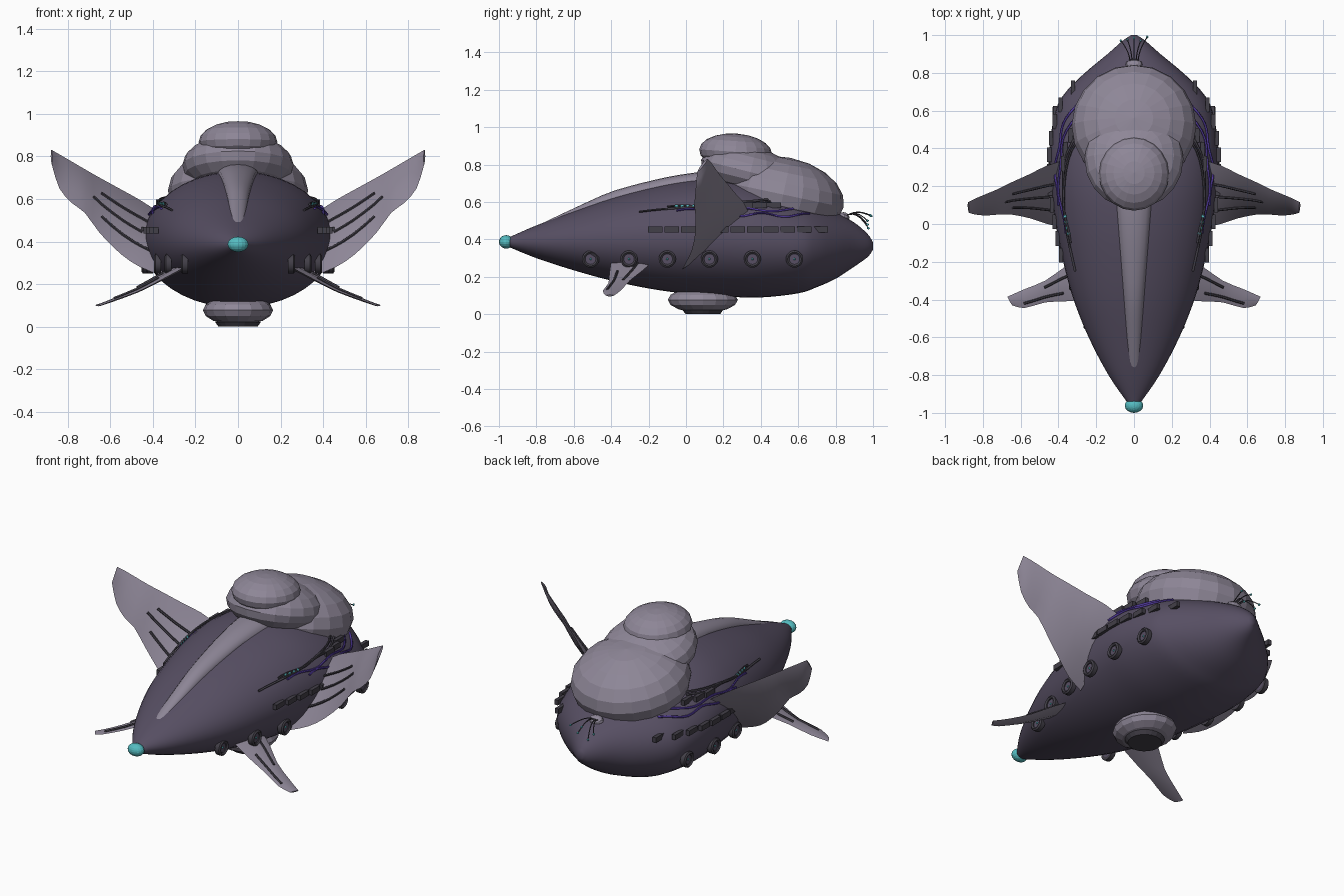
import bpy, bmesh, math
from mathutils import Vector, Matrix

if "Cube" in bpy.data.objects:
    bpy.data.objects.remove(bpy.data.objects["Cube"])


def material(name, rgb):
    m = bpy.data.materials.new(name)
    m.diffuse_color = (*rgb, 1)
    m.use_nodes = True
    m.node_tree.nodes["Principled BSDF"].inputs["Base Color"].default_value = m.diffuse_color
    return m


HULL = material("dark_violet_hull", (0.095, 0.078, 0.125))
PALE = material("pale_mauve_shell", (0.27, 0.24, 0.31))
DARK = material("charcoal_trim", (0.055, 0.05, 0.065))
CYAN = material("cyan_glow", (0.09, 0.50, 0.53))
VIOLET = material("violet_cable", (0.09, 0.045, 0.36))


def finish(name, bm, mat, smooth=None, mirror=False):
    bmesh.ops.recalc_face_normals(bm, faces=bm.faces)
    me = bpy.data.meshes.new(name)
    bm.to_mesh(me)
    bm.free()
    me.materials.append(mat)
    ob = bpy.data.objects.new(name, me)
    bpy.context.collection.objects.link(ob)
    if smooth:
        bpy.ops.object.select_all(action='DESELECT')
        ob.select_set(True)
        bpy.context.view_layer.objects.active = ob
        bpy.ops.object.shade_smooth_by_angle(angle=math.radians(smooth))
    if mirror:
        ob.modifiers.new("mirror", 'MIRROR').use_mirror_merge = False
    return ob


def loft(bm, rings):
    rows = [[bm.verts.new(p) for p in r] for r in rings]
    n = len(rows[0])
    for a, b in zip(rows, rows[1:]):
        for i in range(n):
            j = (i + 1) % n
            bm.faces.new((a[i], a[j], b[j], b[i]))
    bm.faces.new(rows[0][::-1])
    bm.faces.new(rows[-1])


def spline(rows, steps):
    """Smooth interpolation through rows of numbers."""
    v = [Vector(r) for r in rows]
    v = [2 * v[0] - v[1]] + v + [2 * v[-1] - v[-2]]
    out = []
    for a, b, c, d in zip(v, v[1:], v[2:], v[3:]):
        for k in range(steps):
            t = k / steps
            out.append(0.5 * (2 * b + (c - a) * t + (2 * a - 5 * b + 4 * c - d) * t * t
                              + (3 * b - a - 3 * c + d) * t ** 3))
    return out + [v[-2]]


def tube(bm, pts, r, sides=6):
    pts = [Vector(p) for p in pts]
    rings = []
    for i, p in enumerate(pts):
        d = (pts[min(i + 1, len(pts) - 1)] - pts[max(i - 1, 0)]).normalized()
        u = d.cross(Vector((0, 0, 1)) if abs(d.z) < 0.9 else Vector((1, 0, 0))).normalized()
        w = d.cross(u)
        rings.append([p + r * (u * math.cos(a) + w * math.sin(a))
                      for a in (math.tau * k / sides for k in range(sides))])
    loft(bm, rings)


def ball(bm, c, r, seg=16, rings=8, tilt=0):
    m = Matrix.Translation(c) @ Matrix.Rotation(math.radians(tilt), 4, 'X') @ Matrix.Diagonal((*r, 1))
    bmesh.ops.create_uvsphere(bm, u_segments=seg, v_segments=rings, radius=1, matrix=m)


def box(bm, c, s):
    bmesh.ops.create_cube(bm, size=1, matrix=Matrix.Translation(c) @ Matrix.Diagonal((*s, 1)))


# Hull: y, half width, bottom z, top z
SECTIONS = spline([
    (-0.96, 0.025, 0.365, 0.405), (-0.8, 0.135, 0.30, 0.475), (-0.6, 0.24, 0.235, 0.55),
    (-0.4, 0.32, 0.18, 0.62), (-0.2, 0.375, 0.138, 0.675), (0, 0.415, 0.11, 0.715),
    (0.2, 0.44, 0.095, 0.73), (0.4, 0.447, 0.09, 0.70), (0.6, 0.415, 0.112, 0.63),
    (0.7, 0.36, 0.145, 0.59), (0.8, 0.26, 0.19, 0.545), (0.9, 0.14, 0.255, 0.49),
    (0.97, 0.06, 0.305, 0.43), (1.0, 0.015, 0.345, 0.385)], 4)


def hull_at(y):
    for a, b in zip(SECTIONS, SECTIONS[1:]):
        if a[0] <= y <= b[0]:
            return a.lerp(b, (y - a[0]) / (b[0] - a[0]))
    return SECTIONS[-1]


def hull_x(y, z):
    _, w, lo, hi = hull_at(y)
    q = (z - (lo + hi) / 2) / ((hi - lo) / 2)
    return w * math.sqrt(max(0, 1 - q * q))


bm = bmesh.new()
loft(bm, [[(w * math.cos(a), y, (lo + hi) / 2 + (hi - lo) / 2 * math.sin(a))
           for a in (math.tau * k / 40 for k in range(40))] for y, w, lo, hi in SECTIONS])
finish("hull", bm, HULL, 60)

# Ridge along the upper bow
bm = bmesh.new()
rings = []
for k in range(15):
    t = k / 14
    y = -0.8 + 0.98 * t
    w, rise, z = 0.024 + 0.075 * t, 0.008 + 0.04 * min(1, 2.5 * t), hull_at(y)[3] - 0.012
    rings.append([(w * math.cos(a), y, z + (rise if math.sin(a) > 0 else 0.04) * math.sin(a))
                  for a in (math.tau * i / 16 for i in range(16))])
loft(bm, rings)
finish("bow_ridge", bm, PALE, 40)

# Stacked faceted domes
for name, c, r, tilt in (("lower_dome", (0, 0.52, 0.64), (0.33, 0.33, 0.20), -12),
                         ("middle_dome", (0, 0.345, 0.76), (0.262, 0.272, 0.135), -14),
                         ("top_dome", (0, 0.265, 0.868), (0.185, 0.195, 0.098), -4)):
    bm = bmesh.new()
    ball(bm, c, r, 20, 10, tilt)
    finish(name, bm, PALE)

# Belly turret with dark hatch
bm = bmesh.new()
ball(bm, (0, 0.09, 0.077), (0.165, 0.187, 0.07), 16, 8)
finish("belly_turret", bm, PALE)
bm = bmesh.new()
bmesh.ops.create_cone(bm, cap_ends=True, segments=20, radius1=0.092, radius2=0.108, depth=0.022,
                      matrix=Matrix.Translation((0, 0.09, 0.011)))
finish("belly_hatch", bm, DARK)

# Nose light
bm = bmesh.new()
ball(bm, (0, -0.962, 0.387), (0.049, 0.038, 0.036), 16, 10)
finish("nose_light", bm, CYAN)


# Wings and fins: lens sections between a rear edge and a front edge
def wing(name, rear, front, thick, ribs):
    rear, front = spline(rear, 2), spline(front, 2)
    n = len(rear)
    up = (front[n // 2] - rear[n // 2]).cross(rear[-1] - rear[0]).normalized()
    up = up if up.z > 0 else -up
    bm, ts = bmesh.new(), [0, 0.15, 0.4, 0.7, 1]
    rings = []
    for i, (a, b) in enumerate(zip(rear, front)):
        h = thick * (1 - 0.65 * i / (n - 1))
        rings.append([a.lerp(b, t) + up * h * math.sin(math.pi * t) ** 0.6 if 0 < t < 1
                      else a.lerp(b, t) for t in ts]
                     + [a.lerp(b, t) - up * h * math.sin(math.pi * t) ** 0.6 for t in ts[3:0:-1]])
    loft(bm, rings)
    finish(name, bm, PALE, 45, True)
    bm = bmesh.new()
    for t, i0, i1 in ribs:
        tube(bm, [rear[i].lerp(front[i], t) + up * thick * (1 - 0.65 * i / (n - 1))
                  for i in range(i0, i1 + 1)], 0.007)
    finish(name + "_ribs", bm, DARK, None, True)


wing("main_wing",
     [(.36, .34, .53), (.46, .31, .595), (.55, .265, .645), (.65, .22, .70),
      (.72, .185, .74), (.78, .16, .775), (.84, .135, .81), (.878, .115, .832)],
     [(.36, -.02, .24), (.46, .0, .28), (.55, .03, .34), (.65, .05, .44),
      (.72, .05, .535), (.78, .045, .58), (.84, .05, .65), (.875, .06, .76)],
     0.02, [(0.3, 1, 6), (0.5, 2, 7), (0.72, 1, 6)])
wing("front_fin",
     [(.24, -.16, .30), (.37, -.23, .235), (.47, -.30, .18), (.58, -.345, .13), (.67, -.385, .10)],
     [(.24, -.40, .285), (.37, -.41, .215), (.47, -.415, .165), (.58, -.445, .125), (.645, -.43, .10)],
     0.014, [(0.3, 1, 4), (0.75, 2, 6)])

# Portholes: rim, pane and glowing centre
rims, panes, dots = bmesh.new(), bmesh.new(), bmesh.new()
for y in (-0.51, -0.305, -0.1, 0.125, 0.355, 0.58):
    x = hull_x(y, 0.3) + 0.012
    prof = [(0.028, -0.016), (0.046, -0.016), (0.046, 0.01), (0.037, 0.017), (0.028, 0.01)]
    ring = [[rims.verts.new((x + d, y + r * math.cos(a), 0.295 + r * math.sin(a))) for r, d in prof]
            for a in (math.tau * k / 20 for k in range(20))]
    for k in range(20):
        a, b = ring[k], ring[(k + 1) % 20]
        for i in range(5):
            rims.faces.new((a[i], a[(i + 1) % 5], b[(i + 1) % 5], b[i]))
    turn = Matrix.Rotation(math.pi / 2, 4, 'Y')
    bmesh.ops.create_cone(panes, cap_ends=True, segments=20, radius1=0.03, radius2=0.03, depth=0.02,
                          matrix=Matrix.Translation((x - 0.006, y, 0.295)) @ turn)
    ball(dots, (x + 0.004, y, 0.295), (0.006, 0.006, 0.006), 8, 6)
finish("porthole_rims", rims, DARK, 30, True)
finish("porthole_panes", panes, HULL, None, True)
finish("porthole_lights", dots, CYAN, None, True)

# Two rows of armour slats on each side
bm = bmesh.new()
for z, ys in ((0.453, [-0.165 + 0.0885 * i for i in range(11)]),
              (0.582, [0.32 + 0.075 * i for i in range(6)])):
    for y in ys:
        box(bm, (hull_x(y, z) + 0.008, y, z), (0.022, 0.078, 0.03))
finish("side_slats", bm, DARK, None, True)


# Cables hugging the flanks
def cable_path(y0, y1, z0, z1, off, wave):
    return [(hull_x(y, z) + off, y, z) for y, z in
            ((y0 + (y1 - y0) * k / 16, z0 + (z1 - z0) * k / 16 + wave * math.sin(k * 0.9))
             for k in range(17))]


for name, mat, specs in (
        ("violet_cables", VIOLET, [(-0.05, 0.62, 0.555, 0.56, 0.006, 0.008),
                                   (0.1, 0.66, 0.535, 0.53, 0.006, 0.01)]),
        ("dark_cables", DARK, [(-0.25, 0.60, 0.548, 0.632, 0.010, 0.002),
                               (-0.10, 0.45, 0.575, 0.60, 0.012, 0.004)])):
    bm = bmesh.new()
    for s in specs:
        tube(bm, cable_path(*s), 0.006)
    finish(name, bm, mat, 60, True)
bm = bmesh.new()
for y in (-0.05, -0.02, 0.01, 0.04):
    ball(bm, (hull_x(y, 0.578) + 0.01, y, 0.578), (0.009, 0.012, 0.008), 8, 6)
finish("cable_lights", bm, CYAN, None, True)

# Tail filaments with glowing tips, on a small base
wires, tips = bmesh.new(), bmesh.new()
for x, y, z in ((-0.07, 0.97, 0.50), (-0.035, 0.975, 0.46), (0, 0.985, 0.53),
                (0.035, 0.97, 0.48), (0.07, 0.99, 0.525)):
    tube(wires, [(x * (0.3 + 0.7 * t * t), 0.85 + (y - 0.85) * t, 0.525 + (z - 0.525) * t * t
                  + 0.02 * math.sin(math.pi * t)) for t in (k / 6 for k in range(7))], 0.003, 5)
    ball(tips, (x, y, z), (0.006, 0.008, 0.006), 8, 6)
finish("tail_filaments", wires, DARK)
finish("tail_lights", tips, CYAN)
bm = bmesh.new()
ball(bm, (0, 0.845, 0.52), (0.045, 0.03, 0.025), 12, 6, -25)
finish("tail_base", bm, PALE)
